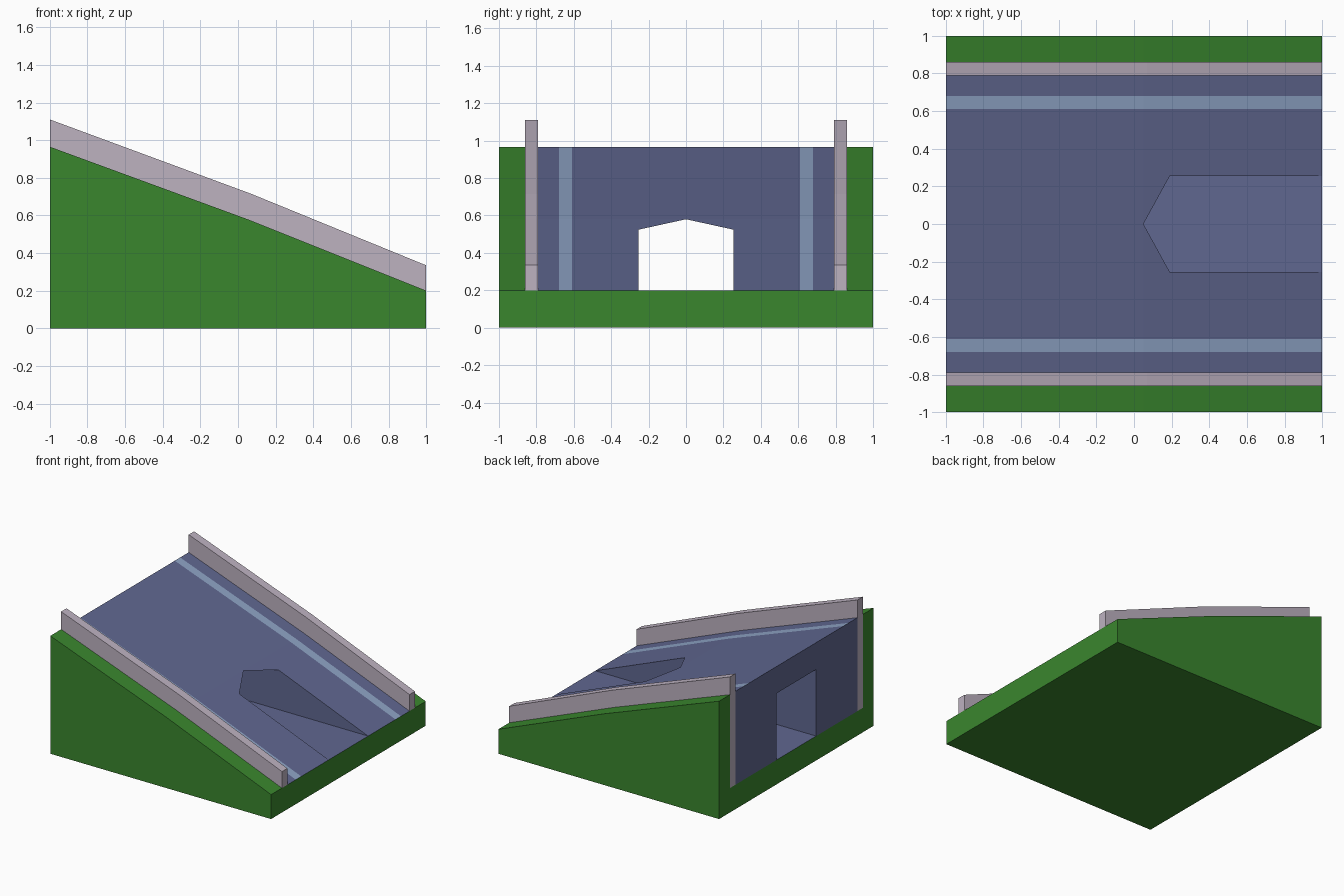
import bpy, bmesh

if "Cube" in bpy.data.objects:
    bpy.data.objects.remove(bpy.data.objects["Cube"])


def material(name, rgb):
    m = bpy.data.materials.new(name)
    m.diffuse_color = (*rgb, 1)
    m.use_nodes = True
    m.node_tree.nodes["Principled BSDF"].inputs["Base Color"].default_value = m.diffuse_color
    return m


GRASS = material("grass", (0.042, 0.24, 0.027))
ROAD = material("road", (0.117, 0.136, 0.28))
STRIPE = material("stripe", (0.27, 0.37, 0.56))
RAIL = material("rail", (0.51, 0.445, 0.53))


def finish(name, bm, mats):
    bmesh.ops.recalc_face_normals(bm, faces=bm.faces)
    me = bpy.data.meshes.new(name)
    bm.to_mesh(me)
    bm.free()
    for m in mats:
        me.materials.append(m)
    ob = bpy.data.objects.new(name, me)
    bpy.context.collection.objects.link(ob)


def loft(name, profile, ys, mats, accent=None):
    """Sweep an x-z profile along y; upward faces inside the accent y range use slot 1."""
    bm = bmesh.new()
    rings = [[bm.verts.new((x, y, z)) for x, z in profile] for y in ys]
    n = len(profile)
    for a, b in zip(rings, rings[1:]):
        for i in range(n):
            j = (i + 1) % n
            bm.faces.new((a[i], a[j], b[j], b[i]))
    bm.faces.new(rings[0])
    bm.faces.new(rings[-1])
    bmesh.ops.recalc_face_normals(bm, faces=bm.faces)
    if accent:
        for f in bm.faces:
            y = abs(f.calc_center_median().y)
            if f.normal.z > 0.5 and accent[0] < y < accent[1]:
                f.material_index = 1
    finish(name, bm, mats)


W, FLOOR, TOP, KX, KZ = 0.255, 0.2, 0.965, 0.05, 0.58
slope = [(1, FLOOR), (KX, KZ), (-1, TOP)]

# Ground slab; its upper face is the tunnel floor
loft("ground_slab", [(-1, 0), (1, 0), (1, FLOOR), (-1, FLOOR)], [-0.86, 0.86],
     [GRASS, ROAD], (-1, 1))

# Mirrored banks, rails and striped road halves
for side, s in (("left", -1), ("right", 1)):
    loft("bank_" + side, [(-1, 0), (1, 0)] + slope, [s * 0.86, s], [GRASS])
    loft("rail_" + side,
         [(-1, FLOOR), (1, FLOOR), (1, 0.335), (0.07, 0.715), (-1, 1.11)],
         [s * 0.79, s * 0.86], [RAIL])
    loft("road_" + side, [(-1, FLOOR)] + slope,
         [s * y for y in (W, 0.61, 0.68, 0.79)], [ROAD, STRIPE], (0.61, 0.68))

# Road deck over the tunnel, ending in a pointed notch
bm = bmesh.new()
apex = bm.verts.new((KX, 0, KZ))
up, kink, tip, low = ([bm.verts.new((x, y, z)) for y in (-W, W)]
                      for x, z in ((-1, TOP), (KX, KZ), (0.19, 0.524), (-1, 0.745)))
bm.faces.new((up[0], kink[0], apex, kink[1], up[1]))
bm.faces.new((up[0], up[1], low[1], low[0]))
bm.faces.new((low[0], low[1], apex))
for i in (0, 1):
    bm.faces.new((kink[i], tip[i], apex))
    bm.faces.new((low[i], apex, tip[i]))
    bm.faces.new((up[i], low[i], tip[i], kink[i]))
finish("tunnel_deck", bm, [ROAD])
